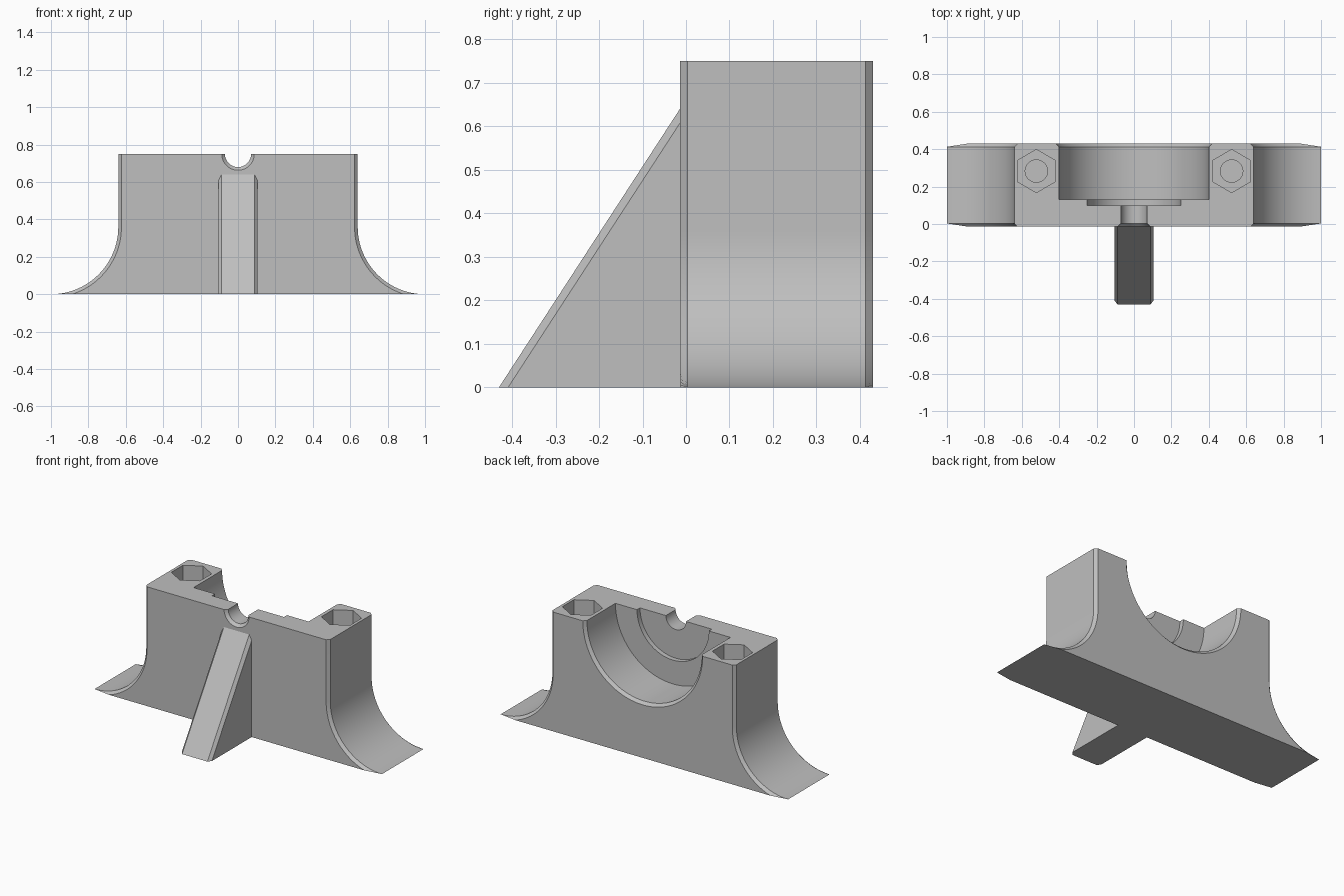
import bpy, bmesh
from math import sin, cos, pi, asin, tau

cube = bpy.data.objects.get("Cube")
if cube:
    bpy.data.objects.remove(cube, do_unlink=True)

grey = bpy.data.materials.new("plain grey")
grey.use_nodes = True
grey.diffuse_color = (0.52, 0.52, 0.52, 1)
grey.node_tree.nodes["Principled BSDF"].inputs["Base Color"].default_value = (0.52, 0.52, 0.52, 1)

FRONT, BACK, TOP = -0.014, 0.43, 0.75
CH = 0.017  # chamfer size


def loft(name, rings):
    """Closed solid joining rings of equal point count."""
    bm = bmesh.new()
    loops = [[bm.verts.new(p) for p in ring] for ring in rings]
    n = len(loops[0])
    for a, b in zip(loops, loops[1:]):
        for i in range(n):
            j = (i + 1) % n
            bm.faces.new((a[i], a[j], b[j], b[i]))
    bm.faces.new(loops[0])
    bm.faces.new(loops[-1])
    bmesh.ops.recalc_face_normals(bm, faces=bm.faces)
    mesh = bpy.data.meshes.new(name)
    bm.to_mesh(mesh)
    bm.free()
    obj = bpy.data.objects.new(name, mesh)
    bpy.context.collection.objects.link(obj)
    mesh.materials.append(grey)
    return obj


def combine(target, tool, operation):
    """Apply a boolean and discard the tool."""
    tool.hide_render = True
    mod = target.modifiers.new(operation, "BOOLEAN")
    mod.operation, mod.solver, mod.object = operation, "EXACT", tool
    bpy.context.view_layer.objects.active = target
    bpy.ops.object.modifier_apply(modifier=mod.name)
    bpy.data.objects.remove(tool, do_unlink=True)


# Flared block: straight upper walls sweeping out to thin feet
def block_ring(y, inset, steps=24):
    r = 0.36 + inset
    end = asin(0.36 / r)
    side = [(1 - r, TOP)]
    side += [(1 - r * cos(end * i / steps), 0.36 - r * sin(end * i / steps)) for i in range(steps + 1)]
    outline = side + [(-x, z) for x, z in reversed(side)]
    return [(x, y, max(z, 0)) for x, z in outline]


block = loft("bearing_block", [block_ring(FRONT, CH), block_ring(FRONT + CH, 0),
                               block_ring(BACK - CH, 0), block_ring(BACK, CH)])


# Sloping front rib with chamfered long edges
def rib_ring(x, inset):
    return [(x, -0.43 + inset, 0), (x, FRONT, 0.64 - inset * 1.55),
            (x, 0.02, 0.64 - inset * 1.55), (x, 0.02, 0)]


rib = loft("front_rib", [rib_ring(-0.105, 0.021), rib_ring(-0.088, 0),
                         rib_ring(0.088, 0), rib_ring(0.105, 0.021)])
combine(block, rib, "UNION")

# Stepped bore: shaft groove, shoulder recess and bearing seat
steps = [(FRONT - 0.02, 0.107), (FRONT, 0.087), (FRONT + CH, 0.07), (0.10, 0.07),
         (0.10, 0.25), (0.13, 0.25), (0.13, 0.40), (BACK - CH, 0.40),
         (BACK, 0.417), (BACK + 0.02, 0.437)]
SEG = 96
bore = loft("bore_cutter", [[(r * cos(tau * i / SEG), y, TOP + r * sin(tau * i / SEG))
                             for i in range(SEG)] for y, r in steps])
combine(block, bore, "DIFFERENCE")


# Hexagonal nut pockets with round bolt holes beneath
def prism(name, cx, radius, sides, low, high):
    return loft(name, [[(cx + radius * sin(tau * i / sides), 0.283 + radius * cos(tau * i / sides), z)
                        for i in range(sides)] for z in (low, high)])


for side in (-1, 1):
    cx = side * 0.522
    combine(block, prism("hex_cutter", cx, 0.115, 6, 0.55, 0.80), "DIFFERENCE")
    combine(block, prism("bolt_cutter", cx, 0.06, 32, 0.30, 0.60), "DIFFERENCE")

# Smooth curves, sharp edges
bpy.ops.object.select_all(action="DESELECT")
block.select_set(True)
bpy.context.view_layer.objects.active = block
bpy.ops.object.shade_smooth_by_angle(angle=pi / 6)
